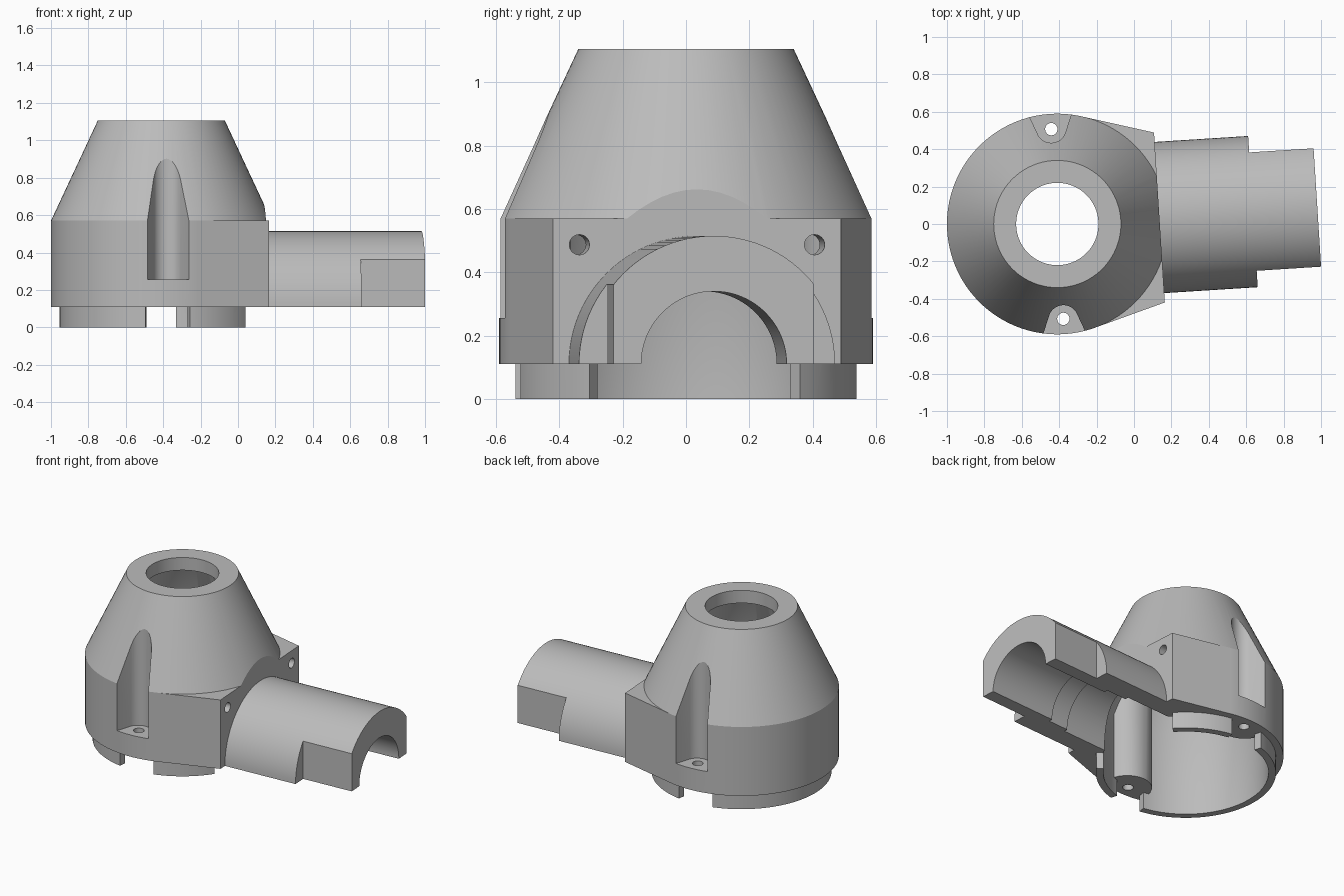
import bpy, bmesh
from math import sin, cos, pi, radians
from mathutils import Matrix

cube = bpy.data.objects.get("Cube")
if cube:
    bpy.data.objects.remove(cube, do_unlink=True)

BASE, SHOULDER, TOP = 0.11, 0.57, 1.105
FACE, ARM_END = 0.547, 1.393
SEGMENTS = 96

grey = bpy.data.materials.new("plain grey")
grey.use_nodes = True
colour = (0.5, 0.5, 0.5, 1)
grey.diffuse_color = colour
grey.node_tree.nodes["Principled BSDF"].inputs["Base Color"].default_value = colour


def solid(name, rings):
    """Closed solid skinned over a stack of equal-length point rings."""
    bm = bmesh.new()
    loops = [[bm.verts.new(p) for p in ring] for ring in rings]
    count = len(loops[0])
    for a, b in zip(loops, loops[1:]):
        for i in range(count):
            j = (i + 1) % count
            bm.faces.new((a[i], a[j], b[j], b[i]))
    bm.faces.new(loops[0])
    bm.faces.new(loops[-1])
    bmesh.ops.recalc_face_normals(bm, faces=bm.faces)
    mesh = bpy.data.meshes.new(name)
    bm.to_mesh(mesh)
    bm.free()
    mesh.materials.append(grey)
    obj = bpy.data.objects.new(name, mesh)
    bpy.context.collection.objects.link(obj)
    return obj


def arc(radius, start, end, steps, cx=0, cy=0):
    return [(cx + radius * cos(start + (end - start) * i / steps),
             cy + radius * sin(start + (end - start) * i / steps)) for i in range(steps + 1)]


def turned(name, profile):
    """Solid of revolution from (radius, height) pairs."""
    return solid(name, [[(x, y, z) for x, y in arc(r, 0, 2 * pi, SEGMENTS)[:-1]]
                        for r, z in profile])


def upright(name, points, low, high):
    return solid(name, [[(x, y, z) for x, y in points] for z in (low, high)])


def along(name, points, near, far):
    return solid(name, [[(x, y, z) for y, z in points] for x in (near, far)])


def box(name, x, y, z):
    return upright(name, [(x[0], y[0]), (x[1], y[0]), (x[1], y[1]), (x[0], y[1])], *z)


def combine(target, other, operation):
    """Apply a boolean and discard the helper."""
    mod = target.modifiers.new("join", "BOOLEAN")
    mod.operation, mod.object, mod.solver = operation, other, "EXACT"
    bpy.context.view_layer.objects.active = target
    bpy.ops.object.modifier_apply(modifier=mod.name)
    bpy.data.objects.remove(other, do_unlink=True)


def cut(target, other):
    combine(target, other, "DIFFERENCE")


def add(target, other):
    combine(target, other, "UNION")


def teardrop(side, radius, spread):
    """Rounded tip pointing at the axis, fanning outward."""
    tip = arc(radius, pi + 0.45, 2 * pi - 0.45, 16, 0, 0.515)
    return [(x, side * y) for x, y in tip + [(spread, 0.64), (-spread, 0.64)]]


# Conical housing with the flat-faced block
housing = turned("housing", [(0.59, BASE), (0.59, SHOULDER), (0.34, TOP)])
tangent = (0.166, 0.566)
add(housing, upright("block", [(-0.1, -0.4), (tangent[0], -tangent[1]), (FACE, -0.455),
                               (FACE, 0.455), tangent, (-0.1, 0.4)], BASE, SHOULDER))
cut(housing, box("face_trim", (FACE, 1), (-1, 1), (0, 1.3)))

# Locating rim, interrupted at the arm and at both screws
rim = turned("rim", [(0.545, 0), (0.545, 0.2)])
for middle, half in ((0, 37.7), (90, 12.7), (-90, 12.7)):
    a, b = radians(middle - half), radians(middle + half)
    cut(rim, upright("rim_gap", [(0, 0), (cos(a), sin(a)), (cos(b), sin(b))], -0.1, 0.3))
add(housing, rim)

# Half-round arm with flattened cheeks at its end
arm = along("arm", arc(0.405, 0, pi, 48, 0, BASE), 0.3, ARM_END)
for side in (-1, 1):
    cut(arm, box("cheek", (1.048, 1.5), sorted((side * 0.317, side * 0.6)), (0, 0.6)))
add(housing, arm)

# Inner cavity, leaving screw bosses standing
cavity = turned("cavity", [(0.5, -0.1), (0.5, 0.55), (0.29, 1.02)])
for side in (-1, 1):
    cut(cavity, upright("boss", teardrop(side, 0.15, 0.21), BASE, 1.1))
cut(housing, cavity)
cut(housing, turned("top_hole", [(0.22, 0.9), (0.22, 1.2)]))

# Stepped bore through the arm
for radius, near, far in ((0.23, 0.3, 1.5), (0.255, 0.3, 0.9), (0.28, 0.3, 0.75)):
    opening = arc(radius, 0, pi, 48, 0, BASE) + [(-radius, 0.05), (radius, 0.05)]
    cut(housing, along("bore", opening, near, far))

# Screw recesses, their holes and the holes in the flat face
for side in (-1, 1):
    cut(housing, upright("recess", teardrop(side, 0.08, 0.135), 0.255, 1.2))
    cut(housing, upright("screw_hole", arc(0.033, 0, 2 * pi, 24, 0, side * 0.508)[:-1], 0, 0.4))
    cut(housing, along("face_hole", arc(0.032, 0, 2 * pi, 24, side * 0.372, 0.487)[:-1], 0.25, 0.7))

# Place the finished part and smooth its curved faces
housing.data.transform(Matrix.Translation((-0.41, 0, 0)) @ Matrix.Rotation(radians(3.63), 4, "Z"))
bpy.ops.object.select_all(action="DESELECT")
housing.select_set(True)
bpy.context.view_layer.objects.active = housing
bpy.ops.object.shade_smooth_by_angle(angle=radians(25))
